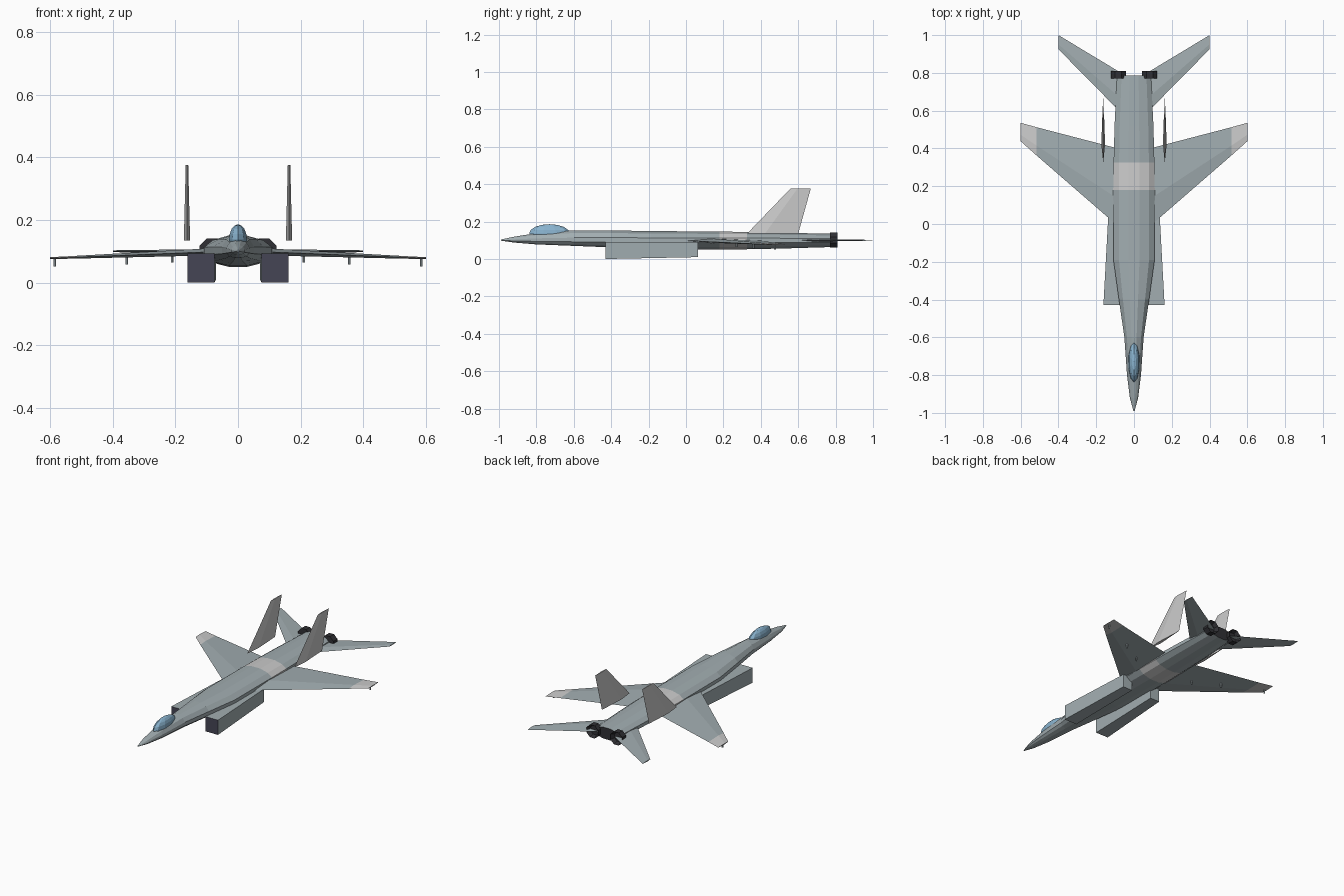
import bpy, bmesh, math
from mathutils import Matrix

if "Cube" in bpy.data.objects:
    bpy.data.objects.remove(bpy.data.objects["Cube"])


def material(name, rgb):
    m = bpy.data.materials.new(name)
    m.diffuse_color = (*rgb, 1)
    m.use_nodes = True
    m.node_tree.nodes["Principled BSDF"].inputs["Base Color"].default_value = m.diffuse_color
    return m


SKIN = material("blue_grey", (0.36, 0.42, 0.44))
PALE = material("pale_grey", (0.65, 0.65, 0.65))
DARK = material("dark", (0.03, 0.03, 0.035))
INLET = material("inlet_dark", (0.06, 0.06, 0.09))
GLASS = material("glass", (0.25, 0.45, 0.62))


def make(name, bm, mats):
    bmesh.ops.recalc_face_normals(bm, faces=bm.faces)
    me = bpy.data.meshes.new(name)
    bm.to_mesh(me)
    bm.free()
    for m in mats:
        me.materials.append(m)
    ob = bpy.data.objects.new(name, me)
    bpy.context.collection.objects.link(ob)
    return ob


def mirror(ob):
    mod = ob.modifiers.new("mirror", 'MIRROR')
    mod.use_axis[0] = True
    return ob


def loft(name, rings, mats, band_mat=lambda i: 0, cap_mats=(0, 0)):
    """Skin a list of equal-length point rings and cap both ends."""
    bm = bmesh.new()
    vr = [[bm.verts.new(p) for p in r] for r in rings]
    n = len(vr[0])
    for i in range(len(vr) - 1):
        for j in range(n):
            k = (j + 1) % n
            f = bm.faces.new((vr[i][j], vr[i][k], vr[i + 1][k], vr[i + 1][j]))
            f.material_index = band_mat(i)
    for ring, m in ((vr[0], cap_mats[0]), (vr[-1], cap_mats[1])):
        bm.faces.new(ring).material_index = m
    return make(name, bm, mats)


# Fuselage: (y, half width, bottom z, top z)
sections = [(-0.99, 0.003, 0.098, 0.104), (-0.92, 0.022, 0.088, 0.119),
            (-0.80, 0.037, 0.078, 0.138), (-0.60, 0.051, 0.070, 0.153),
            (-0.40, 0.080, 0.062, 0.153), (-0.19, 0.109, 0.054, 0.149),
            (0.18, 0.110, 0.050, 0.147), (0.325, 0.108, 0.052, 0.144),
            (0.52, 0.103, 0.056, 0.140), (0.785, 0.090, 0.064, 0.135)]
rings = []
for y, w, lo, hi in sections:
    mid = 0.1
    ring = []
    for i in range(12):
        a = math.radians(15 + 30 * i)
        s = math.sin(a) / math.sin(math.radians(75))
        ring.append((w * math.cos(a) / math.cos(math.radians(15)), y,
                     mid + s * ((hi - mid) if s > 0 else (mid - lo))))
    rings.append(ring)
loft("fuselage", rings, [SKIN, PALE, DARK], lambda i: 1 if i == 6 else 0, (0, 2))

# Canopy
bm = bmesh.new()
bmesh.ops.create_uvsphere(bm, u_segments=10, v_segments=8, radius=1,
                          matrix=Matrix.Translation((0, -0.73, 0.137))
                          @ Matrix.Diagonal((0.030, 0.108, 0.049, 1)))
make("canopy", bm, [GLASS])


# Intakes: tapered boxes with dark mouths
def box_ring(y, x0, x1, z0, z1):
    return [(x0, y, z0), (x1, y, z0), (x1, y, z1), (x0, y, z1)]


mirror(loft("intake", [box_ring(-0.43, 0.075, 0.162, 0.0, 0.092),
                       box_ring(0.065, 0.07, 0.135, 0.010, 0.092)],
            [SKIN, INLET], cap_mats=(1, 0)))


# Lifting surfaces: stations of (x, z, leading y, trailing y, thickness)
def blade(x, z, le, te, t, upright=False):
    m = le + 0.35 * (te - le)
    pts = [(le, 0), (m, t / 2), (te, 0), (m, -t / 2)]
    if upright:
        return [(x + o, y, z) for y, o in pts]
    return [(x, y, z + o) for y, o in pts]


mirror(loft("wing", [blade(0.06, 0.099, -0.05, 0.395, 0.026),
                     blade(0.115, 0.097, 0.015, 0.408, 0.022),
                     blade(0.515, 0.081, 0.362, 0.512, 0.009),
                     blade(0.60, 0.078, 0.438, 0.536, 0.006)],
            [SKIN, PALE], lambda i: 1 if i == 2 else 0, (0, 1)))
mirror(loft("tailplane", [blade(0.06, 0.1, 0.58, 0.795, 0.014),
                          blade(0.40, 0.1, 0.925, 1.0, 0.006)], [SKIN]))
mirror(loft("fin", [blade(0.163, 0.135, 0.326, 0.60, 0.020, True),
                    blade(0.163, 0.376, 0.558, 0.667, 0.008, True)], [PALE]))


# Cylinders along a chosen axis, used for nozzles and pylons
def cylinder(name, loc, r1, r2, depth, sides, rot, mat):
    bm = bmesh.new()
    bmesh.ops.create_cone(bm, cap_ends=True, segments=sides, radius1=r1,
                          radius2=r2, depth=depth,
                          matrix=Matrix.Translation(loc) @ rot)
    return mirror(make(name, bm, [mat]))


# Exhaust nozzles, with a hollowed rear face
nozzle = bmesh.new()
bmesh.ops.create_cone(nozzle, cap_ends=True, segments=8, radius1=0.043,
                      radius2=0.043, depth=0.04,
                      matrix=Matrix.Translation((0.083, 0.79, 0.101))
                      @ Matrix.Rotation(-math.pi / 2, 4, 'X')
                      @ Matrix.Rotation(math.pi / 8, 4, 'Z'))
rear = max(nozzle.faces, key=lambda f: f.calc_center_median().y)
bmesh.ops.inset_region(nozzle, faces=[rear], thickness=0.012)
bmesh.ops.translate(nozzle, verts=rear.verts, vec=(0, -0.025, 0))
mirror(make("exhaust_nozzle", nozzle, [DARK]))

# Under-wing pylons
for x, y, z in ((0.21, 0.27, 0.078), (0.355, 0.36, 0.071), (0.585, 0.475, 0.066)):
    cylinder("pylon", (x, y, z), 0.005, 0.005, 0.028, 6, Matrix(), SKIN)
